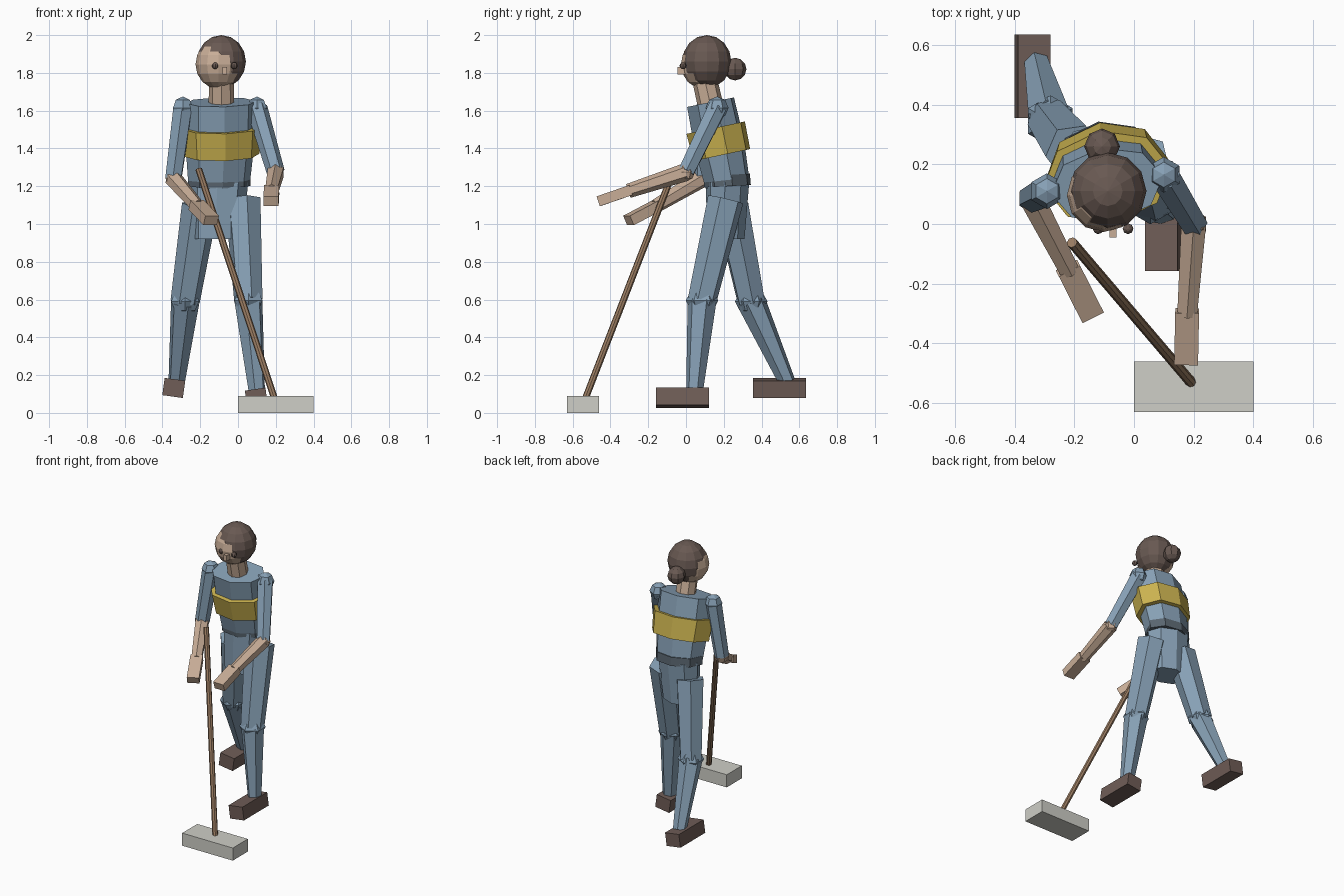
import bpy, bmesh
from math import radians, cos, sin, pi
from mathutils import Vector, Matrix

if "Cube" in bpy.data.objects:
    bpy.data.objects.remove(bpy.data.objects["Cube"])


def mat(name, r, g, b):
    m = bpy.data.materials.new(name)
    m.diffuse_color = (r, g, b, 1)
    m.use_nodes = True
    m.node_tree.nodes["Principled BSDF"].inputs["Base Color"].default_value = m.diffuse_color
    return m


CLOTH = mat("blue_cloth", .24, .35, .46)
SKIN = mat("skin", .58, .42, .31)
HAIR = mat("hair_brown", .14, .10, .085)
VEST = mat("yellow_band", .60, .45, .08)
BELT = mat("dark_belt", .10, .13, .16)
BOOT = mat("boot_brown", .16, .11, .095)
WOOD = mat("wood", .32, .20, .12)
MOP = mat("pale_mop", .62, .62, .57)


def finish(name, bm, material):
    bmesh.ops.recalc_face_normals(bm, faces=bm.faces[:])
    me = bpy.data.meshes.new(name)
    bm.to_mesh(me)
    bm.free()
    me.materials.append(material)
    ob = bpy.data.objects.new(name, me)
    bpy.context.collection.objects.link(ob)
    return ob


def limb(name, a, b, r1, r2, material, sides=6):
    """Tapered prism from point a to point b."""
    a, b = Vector(a), Vector(b)
    d = b - a
    m = Matrix.Translation((a + b) / 2) @ d.to_track_quat('Z', 'Y').to_matrix().to_4x4()
    bm = bmesh.new()
    bmesh.ops.create_cone(bm, cap_ends=True, segments=sides, radius1=r1, radius2=r2,
                          depth=d.length, matrix=m)
    return finish(name, bm, material)


def ball(name, c, r, material, seg=6, rings=4, sz=1.0):
    bm = bmesh.new()
    bmesh.ops.create_uvsphere(bm, u_segments=seg, v_segments=rings, radius=r,
                              matrix=Matrix.Translation(c) @ Matrix.Diagonal((1, 1, sz, 1)))
    return finish(name, bm, material)


def box(name, m, size, material):
    bm = bmesh.new()
    bmesh.ops.create_cube(bm, size=1, matrix=m @ Matrix.Diagonal((*size, 1)))
    return finish(name, bm, material)


def loft(name, rings, material, yaw=9, tilt=0, sides=8):
    """Elliptical rings (centre, rx, ry) joined into a closed body."""
    rot = Matrix.Rotation(radians(tilt), 3, 'X') @ Matrix.Rotation(radians(yaw), 3, 'Z')
    bm = bmesh.new()
    loops = []
    for c, rx, ry in rings:
        loops.append([bm.verts.new(Vector(c) + rot @ Vector(
            (rx * cos(2 * pi * i / sides), ry * sin(2 * pi * i / sides), 0)))
            for i in range(sides)])
    for lo, hi in zip(loops, loops[1:]):
        for i in range(sides):
            j = (i + 1) % sides
            bm.faces.new((lo[i], lo[j], hi[j], hi[i]))
    bm.faces.new(loops[0])
    bm.faces.new(loops[-1])
    return finish(name, bm, material)


# torso, chest band, belt and hips
loft("torso", [((-.10, .22, 1.21), .165, .120), ((-.095, .175, 1.43), .185, .135),
               ((-.09, .13, 1.645), .19, .128)], CLOTH, tilt=11.4)
loft("chest_band", [((-.09, .19, 1.365), .205, .155), ((-.09, .157, 1.51), .215, .16)],
     VEST, tilt=12)
loft("belt", [((-.10, .22, 1.20), .168, .125), ((-.10, .215, 1.26), .168, .125)],
     BELT, tilt=3)
loft("hips", [((-.11, .21, .92), .13, .10), ((-.10, .22, 1.22), .155, .115)],
     CLOTH, yaw=-5)

# neck and head
limb("neck", (-.088, .145, 1.56), (-.088, .10, 1.76), .068, .066, SKIN, 8)
ball("hair", (-.088, .11, 1.86), .13, HAIR, 12, 8, 1.077)
ball("hair_bun", (-.107, .26, 1.82), .06, HAIR, 8, 6)
ball("face", (-.102, .096, 1.845), .123, SKIN, 12, 8, 1.06)
for side, x in (("right", -.12), ("left", -.02)):
    ball(side + "_eye", (x, -.016, 1.838), .018, HAIR, 8, 6)
box("nose", Matrix.Translation((-.07, -.022, 1.812)), (.024, .045, .04), SKIN)

# arms: shoulder, elbow, wrist, fingertips
ARMS = {
    "right": ((-.292, .11, 1.615), (-.342, .085, 1.24), (-.215, -.16, 1.095), (-.148, -.292, 1.025)),
    "left": ((.10, .165, 1.615), (.20, 0, 1.275), (.178, -.305, 1.175), (.175, -.45, 1.125)),
}
for side, (sh, el, wr, tip) in ARMS.items():
    ball(side + "_shoulder", sh, .06, CLOTH)
    limb(side + "_upper_arm", sh, el, .056, .048, CLOTH)
    ball(side + "_elbow", el, .048, SKIN)
    limb(side + "_forearm", el, wr, .048, .038, SKIN)
    d = Vector(tip) - Vector(wr)
    m = Matrix.Translation((Vector(tip) + Vector(wr)) / 2) @ d.to_track_quat('Y', 'Z').to_matrix().to_4x4()
    box(side + "_hand", m, (.08, d.length + .03, .055), SKIN)

# legs: hip, knee, ankle, boot centre and boot roll
LEGS = {
    "right": ((-.20, .24, 1.10), (-.28, .345, .59), (-.325, .535, .165), (-.34, .495, .132), 8),
    "left": ((.025, .21, 1.13), (.055, .085, .595), (.10, .045, .11), (.097, -.018, .08), -8),
}
for side, (hip, kn, an, boot, roll) in LEGS.items():
    limb(side + "_thigh", hip, kn, .098, .078, CLOTH)
    ball(side + "_knee", kn, .086, CLOTH, 6, 4, .8)
    limb(side + "_shin", kn, an, .078, .045, CLOTH)
    box(side + "_boot", Matrix.Translation(boot) @ Matrix.Rotation(radians(roll), 4, 'Y'),
        (.11, .28, .092), BOOT)

# mop
limb("mop_handle", (.195, -.535, .07), (-.208, -.062, 1.29), .018, .018, WOOD, 8)
box("mop_head", Matrix.Translation((.20, -.545, .045)), (.40, .17, .09), MOP)
